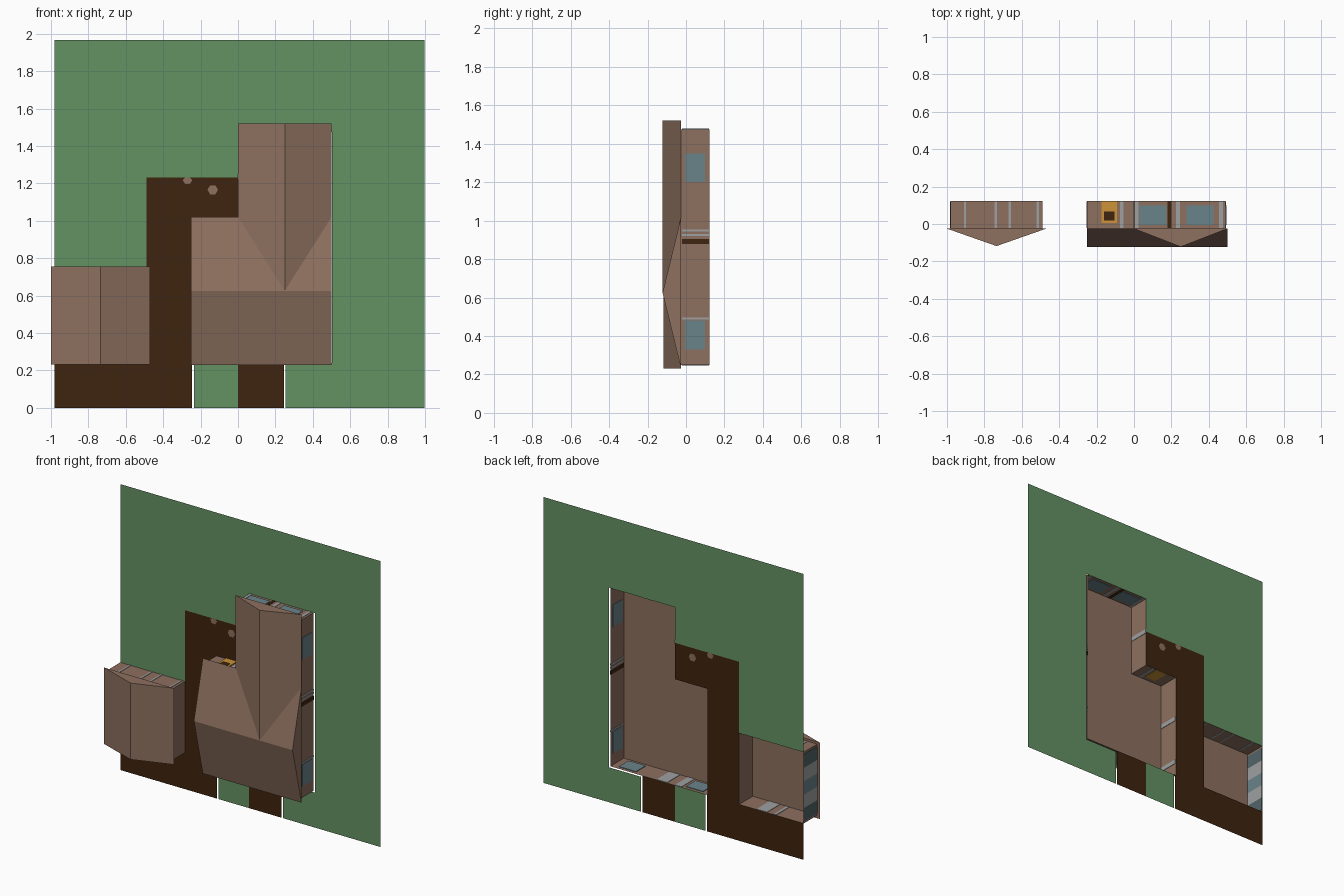
import bpy, bmesh, math

if "Cube" in bpy.data.objects:
    bpy.data.objects.remove(bpy.data.objects["Cube"])

Y_GROUND, Y_EAVE, Y_RIDGE = 0.122, -0.025, -0.122


def material(name, rgb):
    lin = [((c / 255 + 0.055) / 1.055) ** 2.4 for c in rgb]
    m = bpy.data.materials.new(name)
    m.diffuse_color = (*lin, 1)
    m.use_nodes = True
    m.node_tree.nodes["Principled BSDF"].inputs["Base Color"].default_value = m.diffuse_color
    return m


GRASS = material("grass green", (100, 146, 100))
EARTH = material("dark earth", (62, 36, 14))
BROWN = material("warm brown", (141, 112, 95))
GLASS = material("blue grey glass", (105, 131, 138))
TRIM = material("light grey trim", (158, 160, 161))
SLATE = material("dark teal glass", (82, 102, 104))
AMBER = material("amber door", (204, 146, 54))


def mesh_object(name, polys, mat, solid=False):
    bm = bmesh.new()
    for p in polys:
        bm.faces.new([bm.verts.new(v) for v in p])
    bmesh.ops.remove_doubles(bm, verts=bm.verts, dist=1e-5)
    if solid:
        bmesh.ops.recalc_face_normals(bm, faces=bm.faces)
    me = bpy.data.meshes.new(name)
    bm.to_mesh(me)
    bm.free()
    me.materials.append(mat)
    ob = bpy.data.objects.new(name, me)
    bpy.context.collection.objects.link(ob)
    return ob


def ground(name, rects, mat):
    y = Y_GROUND
    return mesh_object(name, [[(a, y, c), (b, y, c), (b, y, d), (a, y, d)]
                              for a, b, c, d in rects], mat)


def walls(name, plan):
    # upright sheets around a plan outline, seen from outside
    polys = []
    for (a, b), (c, d) in zip(plan, plan[1:] + plan[:1]):
        polys.append([(a, Y_GROUND, b), (a, Y_EAVE, b), (c, Y_EAVE, d), (c, Y_GROUND, d)])
    return mesh_object(name, polys, BROWN, True)


def box(name, x, y, z, mat):
    bm = bmesh.new()
    bmesh.ops.create_cube(bm, size=1)
    for v in bm.verts:
        v.co = [r[0] + (c + 0.5) * (r[1] - r[0]) for c, r in zip(v.co, (x, y, z))]
    me = bpy.data.meshes.new(name)
    bm.to_mesh(me)
    bm.free()
    me.materials.append(mat)
    bpy.context.collection.objects.link(bpy.data.objects.new(name, me))


def plate(name, axis, pos, span, mat, y=(-0.022, 0.12), t=0.003):
    # thin panel showing on both sides of a wall
    thin = (pos - t, pos + t)
    if axis == "x":
        box(name, thin, y, span, mat)
    else:
        box(name, span, y, thin, mat)


# lawn and earth paths, with open footprints under the buildings
ground("lawn", [(-0.98, -0.49, 0.74, 1.965), (-0.49, 0, 1.23, 1.965),
                (0, 0.502, 1.475, 1.965), (0.502, 0.998, 0, 1.965),
                (0.255, 0.502, 0, 0.24), (-0.235, 0, 0, 0.25)], GRASS)
ground("path", [(-0.98, -0.245, 0, 0.25), (-0.49, -0.25, 0.25, 1.23),
                (-0.25, 0, 0.98, 1.23), (0, 0.245, 0, 0.25)], EARTH)

# stepping stones lying in the path
for cx, cz, r in ((-0.27, 1.218, 0.026), (-0.135, 1.165, 0.028)):
    for side, y in (("front", Y_GROUND - 0.001), ("back", Y_GROUND + 0.001)):
        pts = [(cx + r * math.cos(i * math.pi / 3), y,
                min(1.23, cz + r * math.sin(i * math.pi / 3))) for i in range(6)]
        mesh_object("stone_" + side, [pts if y < Y_GROUND else pts[::-1]], BROWN)

# walls
walls("house_walls", [(-0.25, 0.25), (0.49, 0.25), (0.49, 1.475),
                      (0, 1.475), (0, 0.98), (-0.25, 0.98)])
walls("garage_walls", [(-0.98, 0.25), (-0.49, 0.25), (-0.49, 0.74), (-0.98, 0.74)])

# house roof: main gable across, wing gable running up, flat soffit
E, R = Y_EAVE, Y_RIDGE
a, b, c, d = (-0.25, E, 0.228), (0.5, E, 0.228), (0.5, E, 1.02), (-0.25, E, 1.02)
r0, r1, m = (-0.25, R, 0.625), (0.5, R, 0.625), (0.25, R, 0.625)
v = (0, E, 1.02)
w0, w1, w2 = (0, E, 1.52), (0.5, E, 1.52), (0.25, R, 1.52)
mesh_object("house_roof", [[a, b, r1, m, r0], [r0, m, v, d], [m, r1, c],
                           [a, r0, d], [b, c, r1],
                           [v, m, w2, w0], [m, c, w1, w2], [w0, w2, w1],
                           [a, d, v, c, b], [v, w0, w1, c]], BROWN, True)

# garage roof
gx, gz = (-1.0, -0.735, -0.47), (0.23, 0.755)
g = [[(gx[0], E, z), (gx[1], R + 0.004, z), (gx[2], E, z)] for z in gz]
mesh_object("garage_roof", [g[0], g[1]] + [[g[0][i], g[0][(i + 1) % 3],
            g[1][(i + 1) % 3], g[1][i]] for i in range(3)], BROWN, True)

# windows on the house
WY = (-0.005, 0.1)
for z in (0.33, 1.2):
    plate("right_window", "x", 0.49, (z, z + 0.15), GLASS, WY, 0.004)
for x in (0.03, 0.28):
    plate("rear_window", "z", 1.475, (x, x + 0.145), GLASS, WY, 0.004)
for x in (-0.2, 0.31):
    plate("front_window", "z", 0.25, (x, x + 0.13), GLASS, WY, 0.004)

# light and dark upright strips on the house walls
for z in (0.49, 0.925, 0.948):
    plate("right_strip", "x", 0.49, (z - 0.005, z + 0.005), TRIM)
plate("right_dark_strip", "x", 0.49, (0.878, 0.905), EARTH)
for z in (0.34, 0.66):
    plate("left_strip", "x", -0.25, (z, z + 0.03), TRIM)
plate("wing_left_strip", "x", 0, (1.22, 1.25), TRIM)
for x in (0.005, 0.225, 0.455):
    plate("rear_strip", "z", 1.475, (x, x + 0.02), TRIM)
plate("rear_dark_strip", "z", 1.475, (0.18, 0.2), EARTH)
plate("rear_low_strip", "z", 0.98, (-0.075, -0.055), TRIM)
for x0, x1 in ((-0.05, 0.0), (0.06, 0.14)):
    plate("front_strip", "z", 0.25, (x0, x1), TRIM)

# amber back door with a dark opening
plate("back_door", "z", 0.982, (-0.175, -0.09), AMBER, (0.005, 0.12), 0.004)
plate("back_door_panel", "z", 0.984, (-0.16, -0.105), EARTH, (0.02, 0.068), 0.004)

# garage strips and the glazed garage door on the left side
for x in (-0.91, -0.745, -0.67, -0.52):
    plate("garage_rear_strip", "z", 0.74, (x, x + 0.012), TRIM)
for x0, x1 in ((-0.7, -0.62), (-0.77, -0.75)):
    plate("garage_front_strip", "z", 0.25, (x0, x1), TRIM)
for i, mat in enumerate((SLATE, TRIM, GLASS, TRIM, SLATE)):
    z = 0.265 + i * 0.092
    plate("garage_door_panel", "x", -0.98, (z, z + 0.092), mat)
